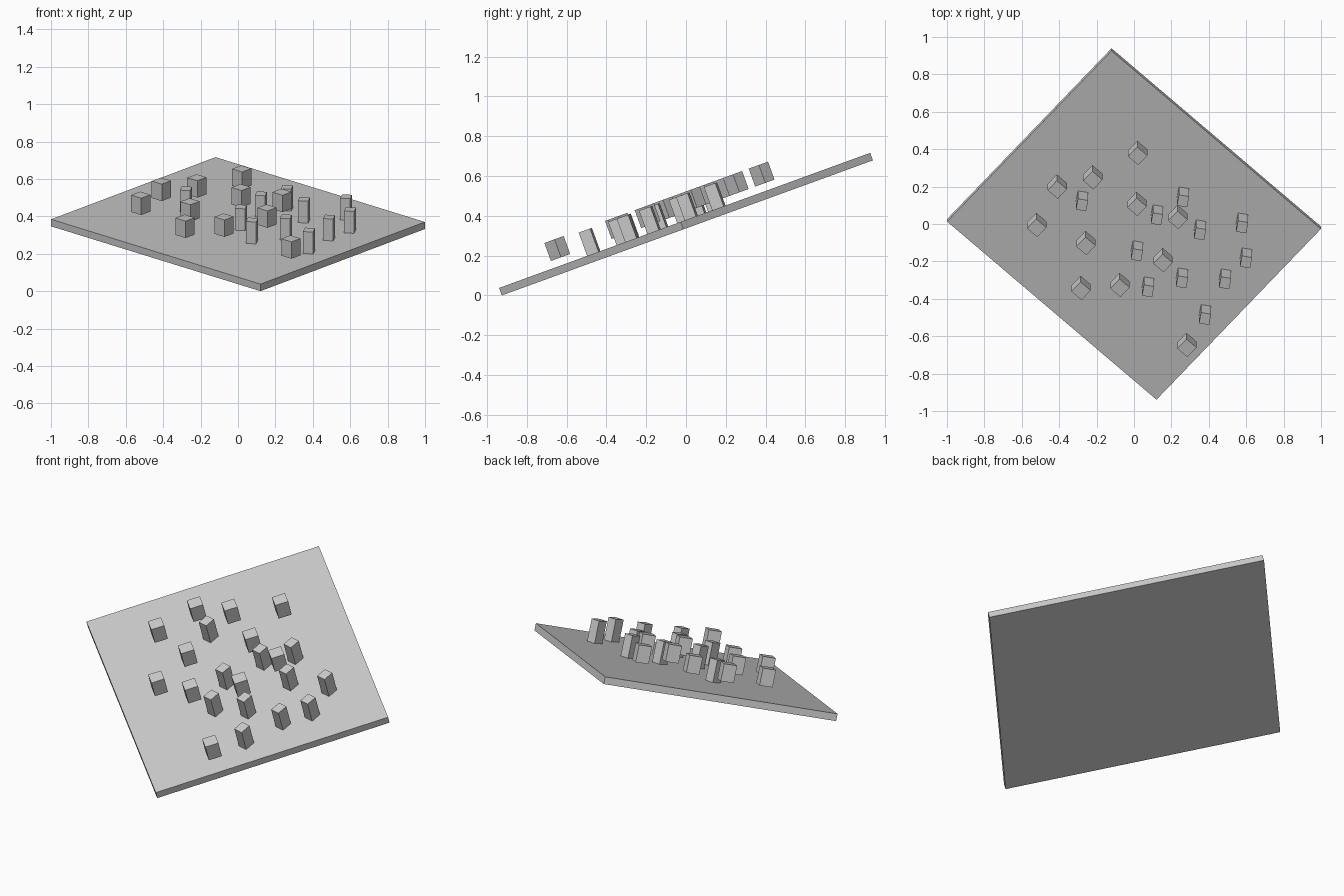
import bpy
from math import radians, sin, cos
from mathutils import Matrix

if "Cube" in bpy.data.objects:
    bpy.data.objects.remove(bpy.data.objects["Cube"])

TILT = radians(20)
TILT_MATRIX = Matrix.Rotation(TILT, 4, 'X')


def tilted_box(name, x, y, lift, size, turn):
    """Box centred at x, y; lift is its height measured along the board's normal."""
    z = (lift + y * sin(TILT)) / cos(TILT)
    bpy.ops.mesh.primitive_cube_add(size=1)
    ob = bpy.context.object
    ob.name = name
    ob.matrix_world = (Matrix.Translation((x, y, z)) @ TILT_MATRIX
                       @ Matrix.Rotation(radians(turn), 4, 'Z')
                       @ Matrix.Diagonal((*size, 1)))
    return ob


# Sloping board
tilted_box("board", 0, 0, 0.3366, (1.51, 1.31, 0.04), -42.15)

# Cubes aligned with the board, hovering just above it
cubes = [(0.02, 0.38), (-0.22, 0.25), (-0.41, 0.20), (-0.52, -0.005),
         (-0.257, -0.102), (0.016, 0.107), (0.235, 0.037), (0.155, -0.193),
         (-0.075, -0.326), (-0.283, -0.342), (0.283, -0.647)]
for i, (x, y) in enumerate(cubes):
    tilted_box(f"cube_block_{i + 1}", x, y, 0.443, (0.073, 0.073, 0.096), -42.15)

# Taller pegs standing on the board
pegs = [(-0.278, 0.123), (0.262, 0.144), (0.123, 0.048), (0.353, -0.032),
        (0.578, 0.005), (0.599, -0.182), (0.016, -0.144), (0.075, -0.337),
        (0.257, -0.289), (0.487, -0.294), (0.38, -0.485)]
for i, (x, y) in enumerate(pegs):
    tilted_box(f"tall_peg_{i + 1}", x, y, 0.4185, (0.055, 0.062, 0.125), -10)
